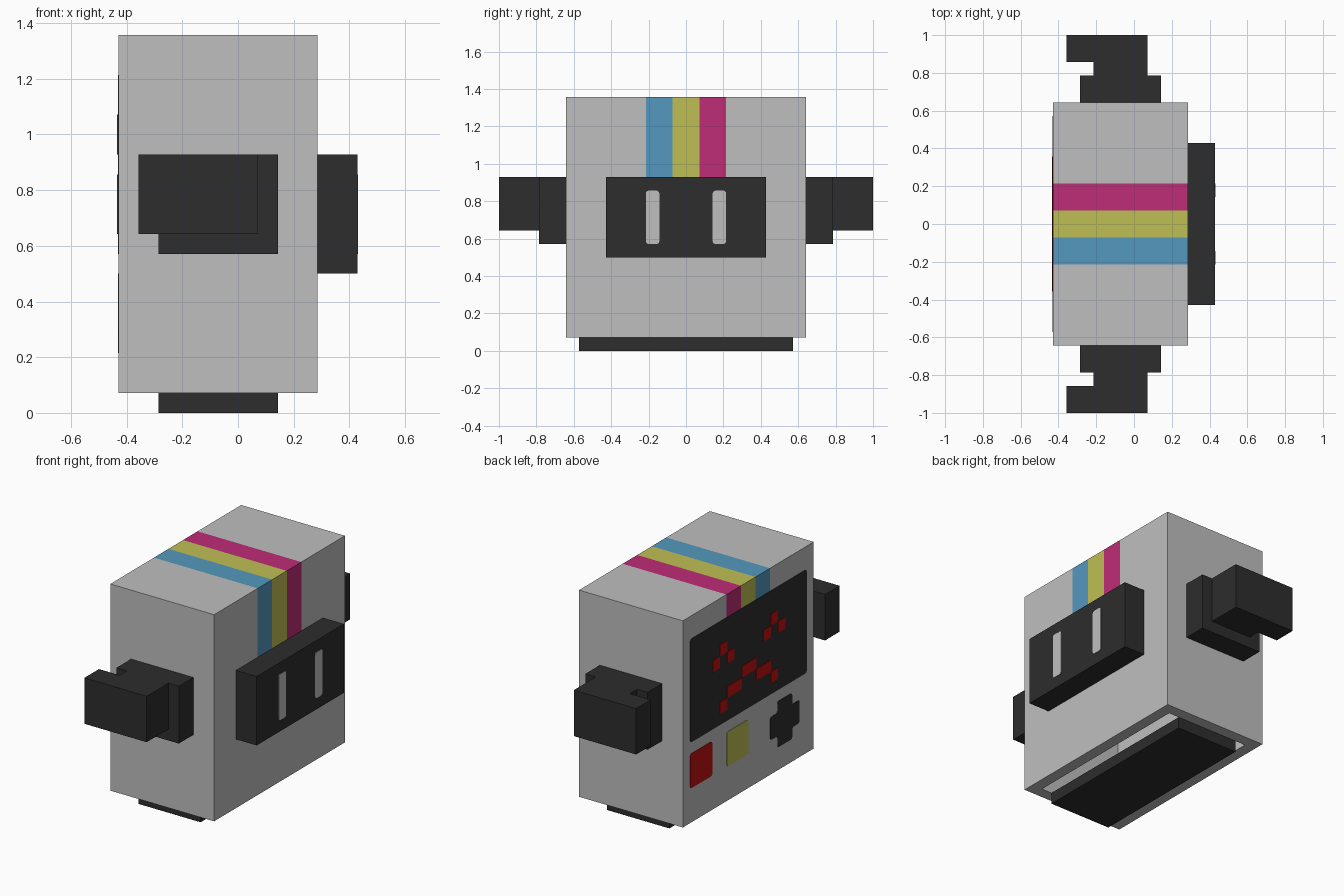
import bpy, bmesh
from mathutils import Vector

cube = bpy.data.objects.get("Cube")
if cube:
    bpy.data.objects.remove(cube, do_unlink=True)

U = 1 / 14          # one block unit; all sizes below are in block units
LIFT = 0.04         # how far the thin plates stand proud of the surface


def material(name, r, g, b):
    def linear(v):
        v /= 255
        return v / 12.92 if v <= 0.04045 else ((v + 0.055) / 1.055) ** 2.4
    colour = (linear(r), linear(g), linear(b), 1)
    m = bpy.data.materials.new(name)
    m.use_nodes = True
    m.diffuse_color = colour
    bsdf = m.node_tree.nodes["Principled BSDF"]
    bsdf.inputs["Base Color"].default_value = colour
    bsdf.inputs["Roughness"].default_value = 0.8
    return m


GREY = material("light_grey", 191, 191, 191)
BLACK = material("charcoal", 45, 45, 45)
BLUE = material("sky_blue", 85, 153, 191)
YELLOW = material("mustard_yellow", 191, 191, 85)
MAGENTA = material("magenta", 191, 45, 119)
RED = material("red", 191, 15, 15)


def finish(name, bm, *mats):
    bmesh.ops.recalc_face_normals(bm, faces=bm.faces)
    bmesh.ops.scale(bm, vec=(U, U, U), verts=bm.verts)
    mesh = bpy.data.meshes.new(name)
    bm.to_mesh(mesh)
    bm.free()
    for m in mats:
        mesh.materials.append(m)
    obj = bpy.data.objects.new(name, mesh)
    bpy.context.scene.collection.objects.link(obj)
    return obj


def add_box(bm, lo, hi):
    lo, hi = Vector(lo), Vector(hi)
    verts = bmesh.ops.create_cube(bm, size=1)["verts"]
    for v in verts:
        v.co = (lo + hi) / 2 + v.co * (hi - lo)


def box(name, lo, hi, mat):
    bm = bmesh.new()
    add_box(bm, lo, hi)
    return finish(name, bm, mat)


def prism(name, points, depth, mat, radius=0):
    """Extrude a flat outline along the depth vector, with rounded corners."""
    bm = bmesh.new()
    bm.faces.new([bm.verts.new(p) for p in points])
    if radius:
        bmesh.ops.bevel(bm, geom=bm.verts[:], offset=radius, segments=3,
                        profile=0.5, affect='VERTICES')
    ext = bmesh.ops.extrude_face_region(bm, geom=bm.faces[:])["geom"]
    bmesh.ops.translate(bm, vec=depth, verts=[
        g for g in ext if isinstance(g, bmesh.types.BMVert)])
    return finish(name, bm, mat)


def plate(name, outline, x, side, mat, radius=0.2):
    """Thin plate lying on a face that looks along +x or -x."""
    points = [(x - side * LIFT, y, z) for y, z in outline]
    return prism(name, points, (side * 2 * LIFT, 0, 0), mat, radius)


def rect(y0, y1, z0, z1):
    return [(y0, z0), (y1, z0), (y1, z1), (y0, z1)]


# Body: a shell open at the bottom, with stripes cut over the top
bm = bmesh.new()
add_box(bm, (-6, -9, 1), (4, 9, 19))
bottom = min(bm.faces, key=lambda f: f.calc_center_median().z)
bmesh.ops.inset_region(bm, faces=[bottom], thickness=1, use_even_offset=True)
ext = bmesh.ops.extrude_discrete_faces(bm, faces=[bottom])["faces"]
bmesh.ops.translate(bm, vec=(0, 0, 17), verts=ext[0].verts[:])
cuts = [((0, y, 0), (0, 1, 0)) for y in (-3, -1, 1, 3)] + [((0, 0, 12), (0, 0, 1))]
for co, no in cuts:
    bmesh.ops.bisect_plane(bm, geom=bm.verts[:] + bm.edges[:] + bm.faces[:],
                           plane_co=co, plane_no=no)
for f in bm.faces:
    c = f.calc_center_median()
    outside = c.z > 18.5 or c.x < -5.9 or c.x > 3.9
    if outside and c.z > 12 and abs(c.y) < 3:
        f.material_index = 1 if c.y < -1 else 2 if c.y < 1 else 3
finish("body_shell", bm, GREY, BLUE, YELLOW, MAGENTA)

# Foot slab under the body
box("foot_slab", (-4, -8, 0), (2, 8, 1), BLACK)

# Pack with two upright slots
box("pack", (4, -6, 7), (6, 6, 13), BLACK)
for name, y in (("front", -3), ("back", 2)):
    plate(f"pack_slot_{name}", rect(y, y + 1, 8, 12), 6, 1, GREY)

# Arms: shoulder block and a hooked hand, mirrored across y
HAND = [(-3, 11), (1, 11), (1, 14), (-5, 14), (-5, 12), (-3, 12)]
for name, s in (("front", -1), ("back", 1)):
    y0, y1 = sorted((9 * s, 11 * s))
    box(f"shoulder_{name}", (-4, y0, 8), (2, y1, 13), BLACK)
    prism(f"hand_{name}", [(x, y * s, 9) for x, y in HAND], (0, 0, 4), BLACK)

# Screen
plate("screen", rect(-8, 8, 8, 17), -6, -1, BLACK)

# Eyes and mouth: square pixels on the screen as (y0, y1, z), mirrored
bm = bmesh.new()
runs = [(2, 3, 13), (3, 4, 14), (4, 5, 13), (1, 3, 10), (3, 4, 9)]
runs += [(-b, -a, z) for a, b, z in runs] + [(-1, 1, 11)]
for a, b, z in runs:
    add_box(bm, (-6 - 2 * LIFT, a, z), (-6, b, z + 1))
finish("eyes_and_mouth", bm, RED)

# Buttons and direction pad
plate("red_button", rect(5, 8, 4, 7), -6, -1, RED)
plate("yellow_button", rect(0, 3, 4, 7), -6, -1, YELLOW)
CROSS = [(-1, 2), (1, 2), (1, 1), (2, 1), (2, -1), (1, -1),
         (1, -2), (-1, -2), (-1, -1), (-2, -1), (-2, 1), (-1, 1)]
plate("direction_pad", [(y - 5, z + 5) for y, z in CROSS], -6, -1, BLACK)
